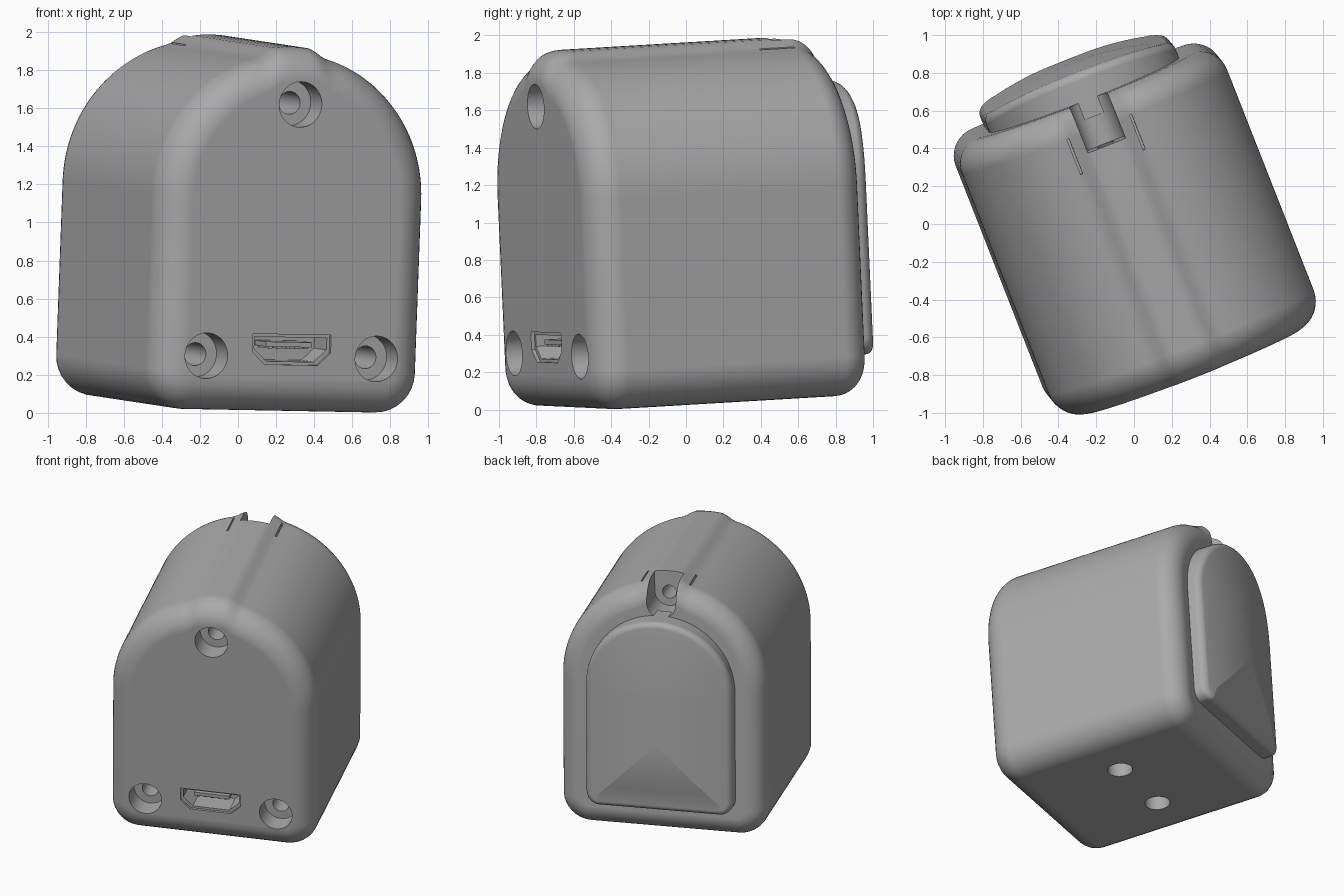
import bpy, bmesh, math
from mathutils import Matrix, Vector

if "Cube" in bpy.data.objects:
    bpy.data.objects.remove(bpy.data.objects["Cube"])

grey = bpy.data.materials.new("plain_grey")
grey.use_nodes = True
COLOUR = (0.4, 0.4, 0.4, 1)
grey.diffuse_color = COLOUR
grey.node_tree.nodes["Principled BSDF"].inputs["Base Color"].default_value = COLOUR

# The casing stands turned and slightly tipped
turn = math.radians(21.5)
up = Vector((0.0365, -0.045, 1)).normalized()
depth = Vector((-math.sin(turn), math.cos(turn), 0))
depth = (depth - up * depth.dot(up)).normalized()
side = depth.cross(up)
POSE = Matrix((side, depth, up)).transposed().to_4x4()
POSE = Matrix.Translation((0, 0, 0.045)) @ POSE @ Matrix.Translation((-0.016, 0, 0))

ARCH_Z = 1.126


def arch_outline(half, bottom, corner, inset, keel=0.0):
    """Arched door outline, counter-clockwise from the right arch foot."""
    pts = []
    r = half - inset
    for i in range(73):
        a = math.pi * i / 72
        x, z = r * math.cos(a), ARCH_Z + r * math.sin(a)
        t = min(max((0.19 - abs(x)) / 0.1, 0), 1)
        pts.append((x, z + keel * t * t * (3 - 2 * t)))
    c = max(corner - inset, 0.01)
    for sx, start in ((-1, math.pi), (1, 1.5 * math.pi)):
        for i in range(9):
            a = start + math.pi / 2 * i / 8
            pts.append((sx * (r - c) + c * math.cos(a),
                        bottom + inset + c + c * math.sin(a)))
    return pts


def loft(name, rings):
    """Skin closed rings of equal length and cap both ends."""
    bm = bmesh.new()
    rows = [[bm.verts.new(p) for p in ring] for ring in rings]
    n = len(rows[0])
    for a, b in zip(rows, rows[1:]):
        for i in range(n):
            bm.faces.new((a[i], a[(i + 1) % n], b[(i + 1) % n], b[i]))
    bm.faces.new(rows[0])
    bm.faces.new(rows[-1])
    bmesh.ops.recalc_face_normals(bm, faces=bm.faces)
    mesh = bpy.data.meshes.new(name)
    bm.to_mesh(mesh)
    bm.free()
    mesh.materials.append(grey)
    obj = bpy.data.objects.new(name, mesh)
    bpy.context.collection.objects.link(obj)
    return obj


def prism(name, outline, y0, y1):
    return loft(name, [[(x, y, z) for x, z in outline] for y in (y0, y1)])


def circle(x, z, r):
    return [(x + r * math.cos(math.tau * i / 40), z + r * math.sin(math.tau * i / 40))
            for i in range(40)]


def box(x, z, hx, hz):
    return [(x - hx, z - hz), (x + hx, z - hz), (x + hx, z + hz), (x - hx, z + hz)]


# Casing with rounded front and back rims
FRONT, BACK, HALF = -0.78, 0.795, 0.754
rings = []
for y_end, r, sign in ((FRONT, 0.17, 1), (BACK, 0.15, -1)):
    arc = []
    for i in range(10):
        a = math.pi / 2 * i / 9
        d, y = r * (1 - math.sin(a)), y_end + sign * r * (1 - math.cos(a))
        arc.append([(x, y, z) for x, z in arch_outline(HALF, 0, 0.21, d, 0.035)])
    rings += arc if sign > 0 else arc[::-1]
casing = loft("casing", rings)

# Cutters: front screw wells, top notch, slits, port and foot holes
cutters = []
for x, z in ((-0.48, 0.29), (0.48, 0.29), (0, 1.62)):
    cutters.append(prism("screw_well", circle(x, z, 0.12), -1, FRONT + 0.16))
    cutters.append(prism("screw_hole", circle(x, z, 0.06), -0.7, -0.3))

R, NOTCH_Z = 0.107, 1.755
notch = [(R * math.cos(math.pi * (1 + i / 20)), NOTCH_Z + R * math.sin(math.pi * (1 + i / 20)))
         for i in range(21)] + [(R, 2.1), (-R, 2.1)]
cutters.append(prism("notch", notch, 0.545, 1))
cutters.append(prism("notch_hole", circle(0, NOTCH_Z, 0.05), 0.3, 0.6))
for s in (-1, 1):
    cutters.append(prism("slit", box(s * 0.178, 1.88, 0.006, 0.07), 0.45, 0.65))
    foot = prism("foot_hole", circle(s * 0.28, 0, 0.09), -0.2, 0.2)
    foot.data.transform(Matrix.Translation((0, 0.03, 0)) @ Matrix.Rotation(math.pi / 2, 4, "X"))
    cutters.append(foot)


def port(k):
    """Socket outline with cut lower corners, shrunk by k."""
    w, h = 0.22 - k, 0.08 - k
    half = [(w - 0.07, -h), (w, -h + 0.065), (w, h)]
    return [(x, 0.33 + z) for x, z in half] + [(-x, 0.33 + z) for x, z in half[::-1]]


cutters.append(prism("port_rim", port(0), -1, FRONT + 0.02))
cutters.append(prism("port_well", port(0.016), -0.9, FRONT + 0.2))

for cut in cutters:
    cut.hide_render = True
    mod = casing.modifiers.new("cut", "BOOLEAN")
    mod.operation, mod.solver, mod.object = "DIFFERENCE", "EXACT", cut
graph = bpy.context.evaluated_depsgraph_get()
cut_mesh = bpy.data.meshes.new_from_object(casing.evaluated_get(graph))
casing.modifiers.clear()
casing.data = cut_mesh
for cut in cutters:
    bpy.data.objects.remove(cut)

# Socket tongue and contacts
parts = [casing, prism("port_tongue", box(0, 0.355, 0.13, 0.013), FRONT + 0.04, FRONT + 0.22)]
for i in range(5):
    parts.append(prism("port_contact", box((i - 2) * 0.05, 0.338, 0.011, 0.006),
                       FRONT + 0.05, FRONT + 0.22))


# Domed back panel
def dome(x, z):
    high = max(z - 0.9, 0) / 0.77
    return 0.885 + 0.095 * (1 - (x / 0.54) ** 2) * (1 - 0.35 * high * high)


def panel_ring(inset, drop):
    return [(x, dome(x, z) - drop, z) for x, z in arch_outline(0.54, 0.21, 0.09, inset)]


rings = [[(x, 0.7, z) for x, z in arch_outline(0.54, 0.21, 0.09, 0)]]
for i in range(6):
    a = math.pi / 2 * i / 5
    rings.append(panel_ring(0.04 * (1 - math.cos(a)), 0.04 * (1 - math.sin(a))))
rings += [panel_ring(0.04 + 0.06 * i, 0) for i in range(1, 9)]
parts.append(loft("back_panel", rings))

# Pose and shading
bpy.ops.object.select_all(action="DESELECT")
for part in parts:
    part.data.transform(POSE)
    part.select_set(True)
bpy.context.view_layer.objects.active = casing
bpy.ops.object.shade_smooth_by_angle(angle=math.radians(35))
for part in (casing, parts[-1]):
    part.modifiers.new("even_shading", "WEIGHTED_NORMAL").keep_sharp = True
